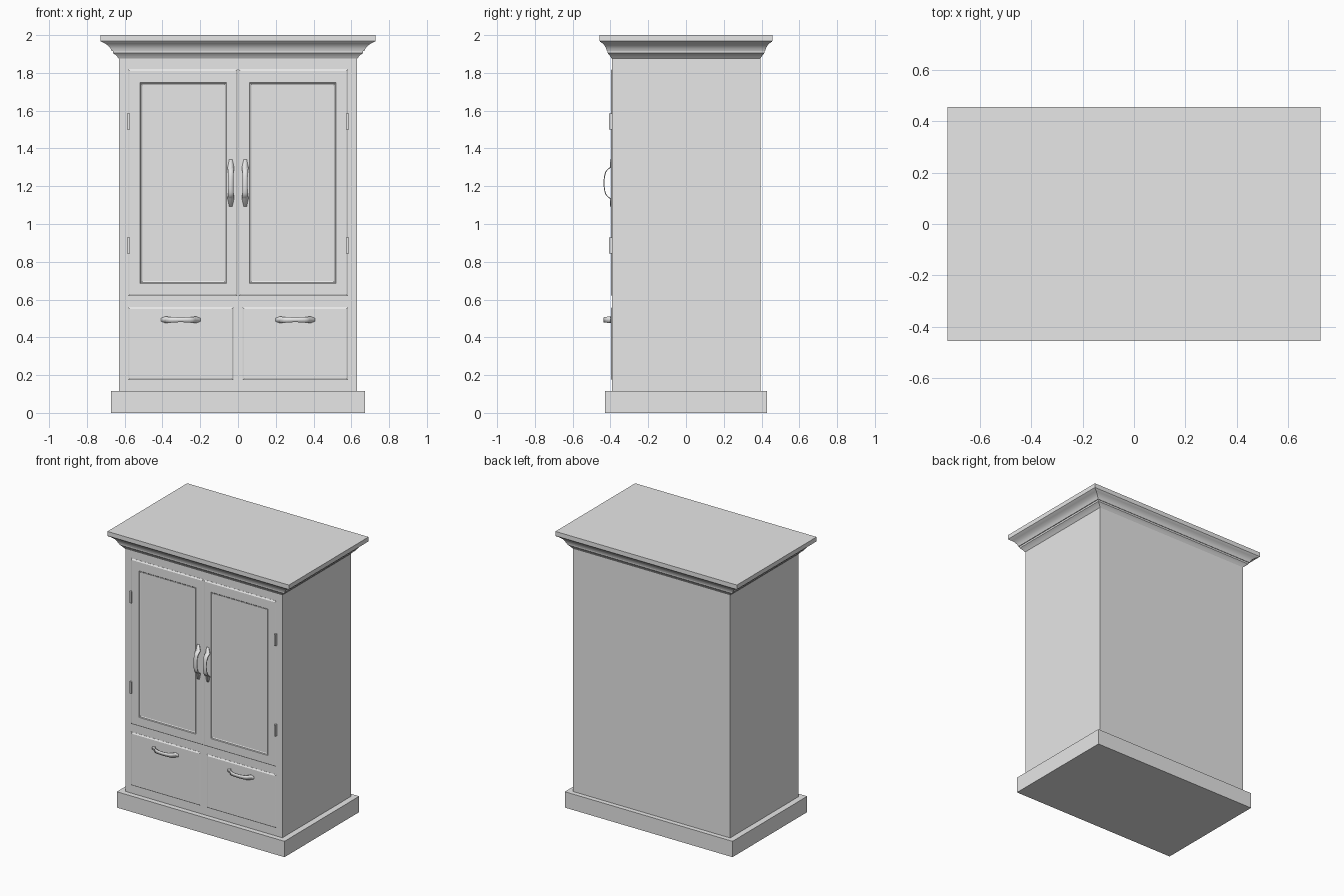
import bpy, bmesh, math

if "Cube" in bpy.data.objects:
    bpy.data.objects.remove(bpy.data.objects["Cube"], do_unlink=True)

# One plain grey finish
GREY = (0.8, 0.8, 0.8, 1.0)
grey = bpy.data.materials.new("light grey")
grey.use_nodes = True
grey.diffuse_color = GREY
grey.node_tree.nodes["Principled BSDF"].inputs["Base Color"].default_value = GREY


def finish(name, bm, smooth=False):
    bmesh.ops.recalc_face_normals(bm, faces=bm.faces)
    mesh = bpy.data.meshes.new(name)
    bm.to_mesh(mesh)
    bm.free()
    mesh.materials.append(grey)
    obj = bpy.data.objects.new(name, mesh)
    bpy.context.collection.objects.link(obj)
    if smooth:
        bpy.ops.object.select_all(action="DESELECT")
        obj.select_set(True)
        bpy.context.view_layer.objects.active = obj
        bpy.ops.object.shade_smooth_by_angle(angle=math.radians(35))
    return obj


def loft(name, rects, upright=False, smooth=False):
    """Join rectangles (u0, u1, v0, v1, depth) into a closed solid.
    Rectangles lie flat and step in z, or stand upright and step in y."""
    bm = bmesh.new()
    rings = []
    for u0, u1, v0, v1, d in rects:
        corners = [(u0, v0), (u1, v0), (u1, v1), (u0, v1)]
        rings.append([bm.verts.new((u, d, v) if upright else (u, v, d))
                      for u, v in corners])
    for a, b in zip(rings, rings[1:]):
        for i in range(4):
            j = (i + 1) % 4
            bm.faces.new((a[i], a[j], b[j], b[i]))
    bm.faces.new(rings[0])
    bm.faces.new(rings[-1])
    return finish(name, bm, smooth)


def inset(rect, t, y):
    x0, x1, z0, z1 = rect
    return (x0 + t, x1 - t, z0 + t, z1 - t, y)


BX, BY = 0.63, 0.394          # cabinet half width and half depth
BODY_FRONT = -0.391
FACE = -0.398                 # front of doors and drawers

# Cabinet body and plinth
loft("cabinet_body", [(-BX, BX, BODY_FRONT, BY, z) for z in (0.11, 1.88)])
loft("base_plinth", [(-0.673, 0.673, -0.428, 0.428, z) for z in (0, 0.115)])

# Crown moulding: (share of overhang, height) going up
crown = [(0.0, 1.876), (0.09, 1.885), (0.20, 1.896), (0.32, 1.904),
         (0.34, 1.916), (0.40, 1.916), (0.46, 1.93), (0.58, 1.944),
         (0.76, 1.956), (0.96, 1.965), (1.0, 1.968), (1.0, 2.0)]
loft("crown_moulding",
     [(-BX - 0.098 * f, BX + 0.098 * f, -BY - 0.063 * f, BY + 0.063 * f, z)
      for f, z in crown], smooth=True)


def handle(name, cx, cz, reach, vertical):
    """Bowed strap pull, slimmer in the middle, with flat tabs at its ends."""
    path = [(-reach, 0.002), (-0.082, 0.002), (-0.076, 0.012)]
    path += [(0.07 * math.sin(a), 0.012 + 0.024 * math.cos(a) ** 0.8)
             for a in [math.radians(d) for d in range(-75, 76, 15)]]
    path += [(0.076, 0.012), (0.082, 0.002), (reach, 0.002)]
    bm = bmesh.new()
    rows = []
    for t, out in path:
        tab = abs(t) > 0.09
        half = 0.008 if tab else 0.013 + 0.004 * (abs(t) / 0.082) ** 2
        y = FACE - out
        row = []
        for s in (-half, half):
            row.append(bm.verts.new((cx + s, y, cz + t) if vertical
                                    else (cx + t, y, cz + s)))
        rows.append(row)
    for a, b in zip(rows, rows[1:]):
        bm.faces.new((a[0], a[1], b[1], b[0]))
    obj = finish(name, bm, smooth=True)
    mod = obj.modifiers.new("thickness", "SOLIDIFY")
    mod.thickness = 0.005
    mod.offset = 0


def span(side, a, b):
    return (a, b) if side > 0 else (-b, -a)


for side, label in ((1, "left"), (-1, "right")):
    # Door with bevelled rim and recessed panel
    door = (*span(side, 0.002, 0.583), 0.618, 1.82)
    panel = (*span(side, 0.06, 0.518), 0.685, 1.748)
    loft(label + "_door",
         [inset(door, 0, BODY_FRONT + 0.004), inset(door, 0, BODY_FRONT - 0.001),
          inset(door, 0.009, FACE),
          inset(panel, 0, FACE), inset(panel, 0.004, FACE + 0.004),
          inset(panel, 0.008, FACE + 0.004),
          inset(panel, 0.012, FACE + 0.006)], upright=True)

    # Drawer front with bevelled rim
    drawer = (*span(side, 0.024, 0.583), 0.173, 0.56)
    loft(label + "_drawer",
         [inset(drawer, 0, BODY_FRONT + 0.004), inset(drawer, 0, BODY_FRONT - 0.001),
          inset(drawer, 0.009, FACE)], upright=True)

    # Hinges on the outer door edge
    for z, where in ((1.542, "upper"), (0.886, "lower")):
        rect = (*span(side, 0.573, 0.587), z - 0.042, z + 0.042)
        loft(f"{label}_{where}_hinge",
             [inset(rect, 0, BODY_FRONT + 0.004), inset(rect, 0, -0.408)],
             upright=True)

    handle(label + "_door_handle", side * 0.038, 1.217, 0.125, True)
    handle(label + "_drawer_handle", side * 0.303, 0.493, 0.105, False)
